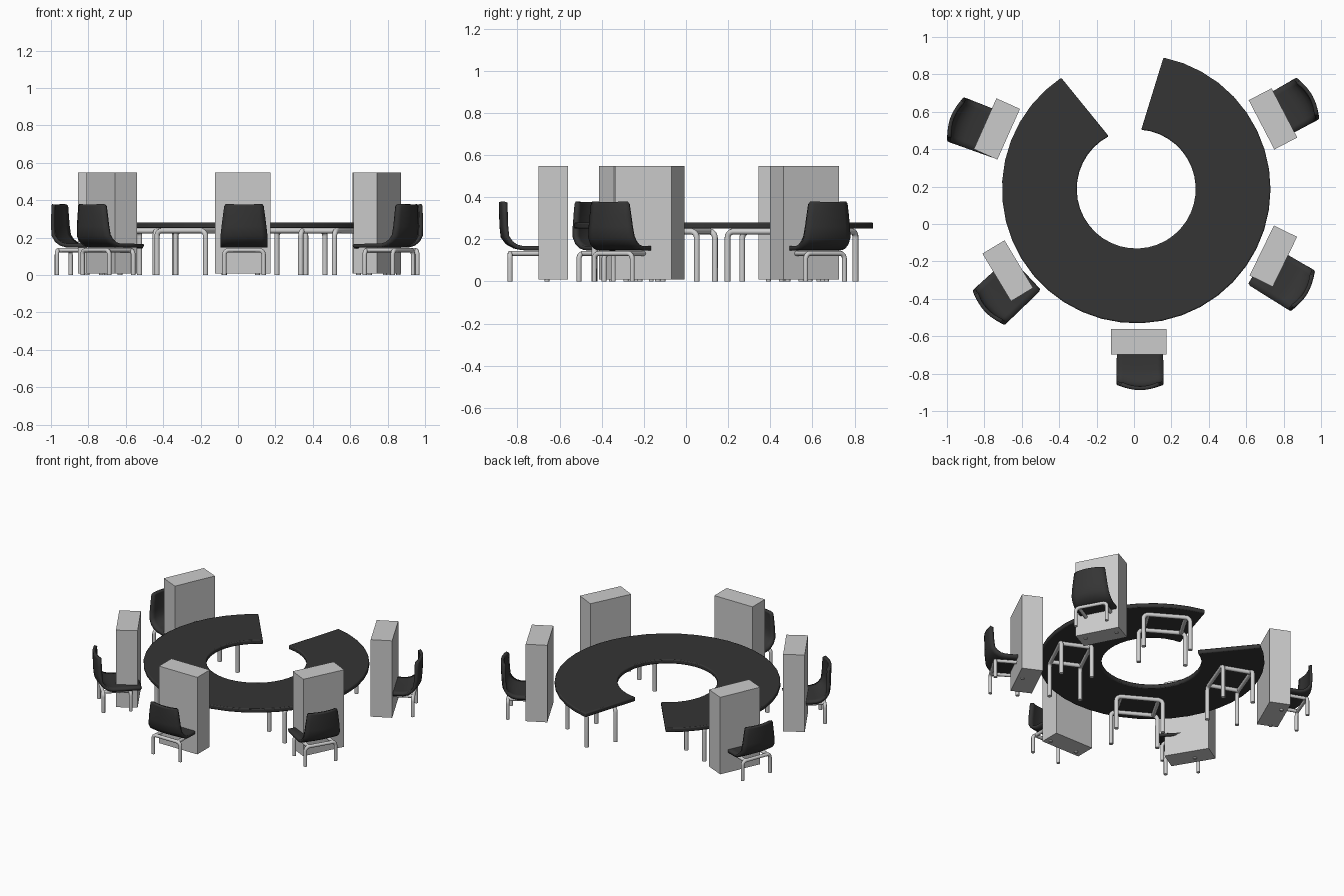
import bpy, bmesh, math
from mathutils import Vector, Matrix

if "Cube" in bpy.data.objects:
    bpy.data.objects.remove(bpy.data.objects["Cube"])


def material(name, v):
    m = bpy.data.materials.new(name)
    m.diffuse_color = (v, v, v, 1)
    m.use_nodes = True
    m.node_tree.nodes["Principled BSDF"].inputs["Base Color"].default_value = m.diffuse_color
    return m


DARK = material("dark_charcoal", 0.035)
BOX = material("light_grey", 0.60)
METAL = material("pale_metal", 0.62)


def finish(obj, mat, angle=35):
    obj.data.materials.append(mat)
    bpy.ops.object.select_all(action='DESELECT')
    bpy.context.view_layer.objects.active = obj
    obj.select_set(True)
    bpy.ops.object.shade_smooth_by_angle(angle=math.radians(angle))


def mesh_object(name, bm, mat, matrix=Matrix()):
    bmesh.ops.recalc_face_normals(bm, faces=bm.faces)
    me = bpy.data.meshes.new(name)
    bm.to_mesh(me)
    bm.free()
    ob = bpy.data.objects.new(name, me)
    bpy.context.collection.objects.link(ob)
    ob.matrix_world = matrix
    finish(ob, mat)
    return ob


def rounded_u(half, y, top, r):
    """Path of an upside-down U across x, with rounded corners."""
    pts = [(-half, y, 0)]
    for i in range(6):
        a = math.pi - i * math.pi / 10
        pts.append((-half + r + r * math.cos(a), y, top - r + r * math.sin(a)))
    return pts + [(-x, yy, z) for x, yy, z in reversed(pts)]


def tubes(name, paths, radius, matrix):
    cu = bpy.data.curves.new(name, 'CURVE')
    cu.dimensions = '3D'
    cu.bevel_depth = radius
    cu.bevel_resolution = 2
    cu.use_fill_caps = True
    for path in paths:
        sp = cu.splines.new('POLY')
        sp.points.add(len(path) - 1)
        for p, co in zip(sp.points, path):
            p.co = (*co, 1)
    ob = bpy.data.objects.new(name, cu)
    bpy.context.collection.objects.link(ob)
    ob.matrix_world = matrix
    bpy.ops.object.select_all(action='DESELECT')
    bpy.context.view_layer.objects.active = ob
    ob.select_set(True)
    bpy.ops.object.convert(target='MESH')
    finish(bpy.context.object, METAL, 50)


def place(x, y, facing):
    """Local +y points along the facing angle (degrees)."""
    return Matrix.Translation((x, y, 0)) @ Matrix.Rotation(math.radians(facing - 90), 4, 'Z')


# Open ring table top
CX, CY = 0.012, 0.187
N = 36
bm = bmesh.new()
rings = []
for i in range(N + 1):
    t = i / N
    ao = math.radians(124 + (438.3 - 124) * t)
    ai = math.radians(117.5 + (445.2 - 117.5) * t)
    ring = []
    for r, a, z in ((0.318, ai, 0.25), (0.718, ao, 0.25), (0.718, ao, 0.28), (0.318, ai, 0.28)):
        ring.append(bm.verts.new((CX + r * math.cos(a), CY + r * math.sin(a), z)))
    rings.append(ring)
for a, b in zip(rings, rings[1:]):
    for k in range(4):
        bm.faces.new((a[k], a[(k + 1) % 4], b[(k + 1) % 4], b[k]))
bm.faces.new(rings[0])
bm.faces.new(rings[-1])
top = mesh_object("table_top", bm, DARK)
bev = top.modifiers.new("soft_edge", 'BEVEL')
bev.width = 0.007
bev.segments = 2
bev.limit_method = 'ANGLE'
bev.angle_limit = math.radians(40)

# Four tube frames under the table
for i, deg in enumerate((59, -25.5, 240, 159.5)):
    a = math.radians(deg)
    m = place(CX + 0.53 * math.cos(a), CY + 0.53 * math.sin(a), deg)
    paths = [rounded_u(0.15, y, 0.237, 0.03) for y in (-0.1, 0.1)]
    paths += [[(x, -0.1, 0.236), (x, 0.1, 0.236)] for x in (-0.122, 0.122)]
    tubes(f"table_frame_{i + 1}", paths, 0.0145, m)

# Chair shell: side profile (y, z, half width, backward bulge)
PROFILE = [(0.265, 0.150, 0.115, 0), (0.255, 0.157, 0.122, 0), (0.16, 0.157, 0.124, 0),
           (0.085, 0.158, 0.125, 0.004), (0.055, 0.166, 0.125, 0.010), (0.03, 0.184, 0.125, 0.018),
           (0.012, 0.212, 0.123, 0.022), (0.007, 0.26, 0.117, 0.022),
           (0.005, 0.32, 0.109, 0.022), (0.004, 0.368, 0.102, 0.022), (0.004, 0.377, 0.094, 0.022)]


def chair(i, x, y, facing):
    m = place(x, y, facing)
    bm = bmesh.new()
    cols = 8
    rows = []
    for py, pz, half, bulge in PROFILE:
        row = []
        for k in range(cols + 1):
            s = -1 + 2 * k / cols
            row.append(bm.verts.new((s * half, py - bulge * (1 - s * s), pz)))
        rows.append(row)
    for a, b in zip(rows, rows[1:]):
        for k in range(cols):
            bm.faces.new((a[k], a[k + 1], b[k + 1], b[k]))
    shell = mesh_object(f"chair_shell_{i}", bm, DARK, m)
    sol = shell.modifiers.new("thickness", 'SOLIDIFY')
    sol.thickness = 0.02
    sol.offset = 0
    # Chair legs and under-seat rails
    paths = [rounded_u(0.105, yy, 0.133, 0.025) for yy in (0.025, 0.2)]
    paths += [[(sx, 0.025, 0.133), (sx, 0.2, 0.133)] for sx in (-0.085, 0.085)]
    tubes(f"chair_legs_{i}", paths, 0.012, m)


def block(i, x, y, angle):
    bm = bmesh.new()
    bmesh.ops.create_cube(bm, size=1)
    bmesh.ops.scale(bm, vec=Vector((0.297, 0.138, 0.54)), verts=bm.verts)
    bmesh.ops.translate(bm, vec=Vector((0, 0, 0.278)), verts=bm.verts)
    mesh_object(f"upright_block_{i}", bm, BOX, place(x, y, angle + 90))


# Chairs around the table: middle of the back edge and facing angle
for i, c in enumerate(((0.032, -0.86, 90), (-0.778, -0.448, 43), (-0.955, 0.56, -20.6),
                       (0.903, -0.358, 149), (0.93, 0.672, 209)), 1):
    chair(i, *c)

# Upright blocks between chairs and table: centre and long axis angle
for i, b in enumerate(((0.025, -0.63, 0), (-0.675, -0.25, 121), (-0.733, 0.508, 66),
                       (0.745, -0.172, 64), (0.743, 0.562, 117.5)), 1):
    block(i, *b)
